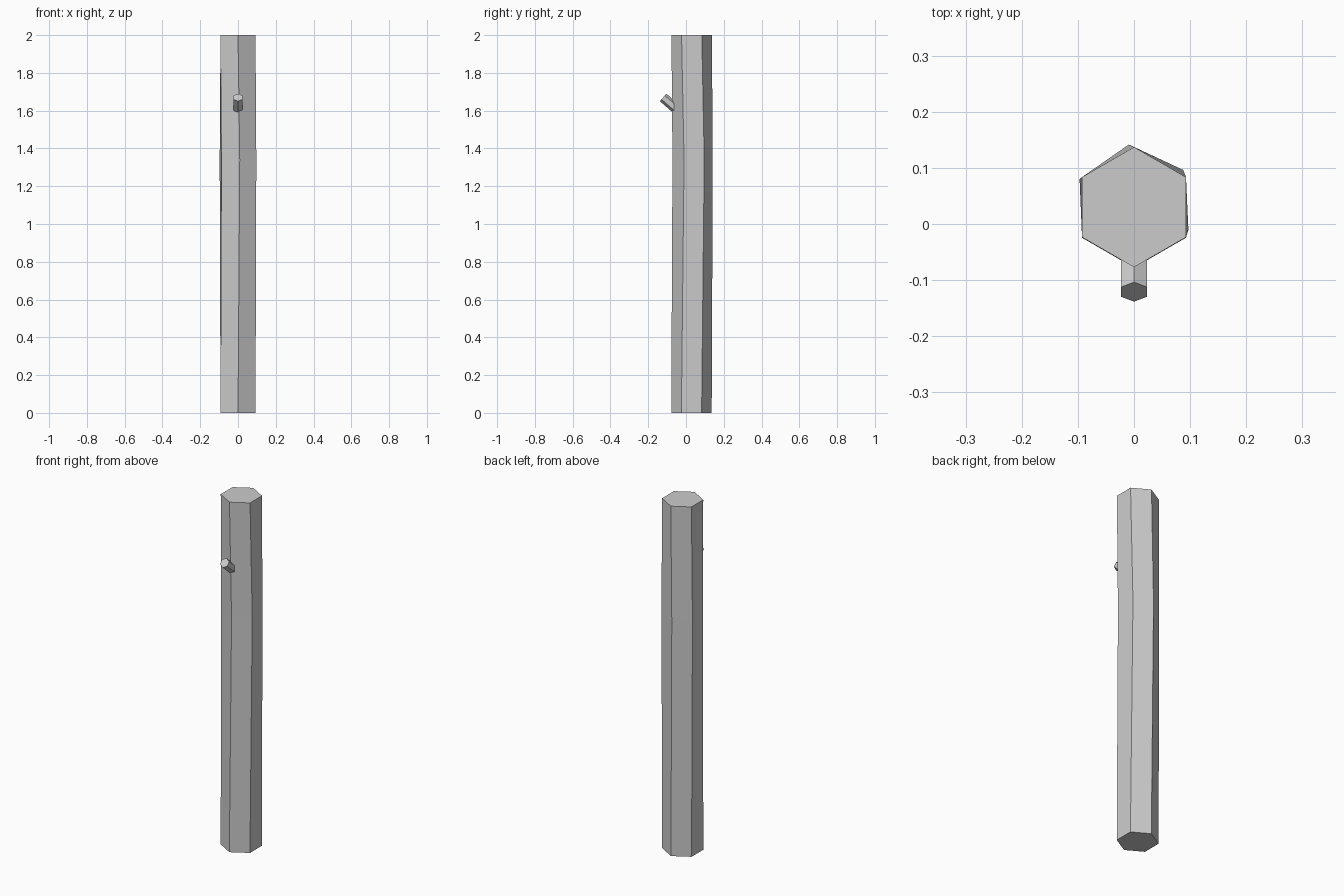
import bpy
import bmesh
from math import radians, cos, sin, hypot
from mathutils import Vector

if "Cube" in bpy.data.objects:
    bpy.data.objects.remove(bpy.data.objects["Cube"])


def hex_tube(name, rings):
    """Capped six-sided tube through rings of (centre, radius, side axis, up axis, twist)."""
    bm = bmesh.new()
    loops = []
    for c, r, u, v, twist in rings:
        angles = [radians(90 + twist + 60 * i) for i in range(6)]
        loops.append([bm.verts.new(Vector(c) + r * (Vector(u) * cos(a) + Vector(v) * sin(a)))
                      for a in angles])
    for lo, hi in zip(loops, loops[1:]):
        for i in range(6):
            j = (i + 1) % 6
            bm.faces.new((lo[i], lo[j], hi[j], hi[i]))
    bm.faces.new(loops[0])
    bm.faces.new(loops[-1])
    bmesh.ops.recalc_face_normals(bm, faces=bm.faces)
    mesh = bpy.data.meshes.new(name)
    bm.to_mesh(mesh)
    bm.free()
    obj = bpy.data.objects.new(name, mesh)
    bpy.context.collection.objects.link(obj)
    return obj


X, Y = (1, 0, 0), (0, 1, 0)

# Trunk, slightly bent and twisted at two thirds of its height
hex_tube("trunk", [
    ((0, 0.029, 0), 0.107, X, Y, 0),
    ((0, 0.035, 1.34), 0.107, X, Y, 5),
    ((0, 0.03, 2), 0.107, X, Y, 0),
])

# Branch stub, leaning up and out of the front
tilt = radians(41)
axis = Vector((0, -cos(tilt), sin(tilt)))
up = (0, sin(tilt), cos(tilt))
tip = Vector((0, -0.121, 1.670))
hex_tube("branch_stub", [
    (tip - axis * 0.095, 0.0265, X, up, 0),
    (tip, 0.0265, X, up, 0),
])
